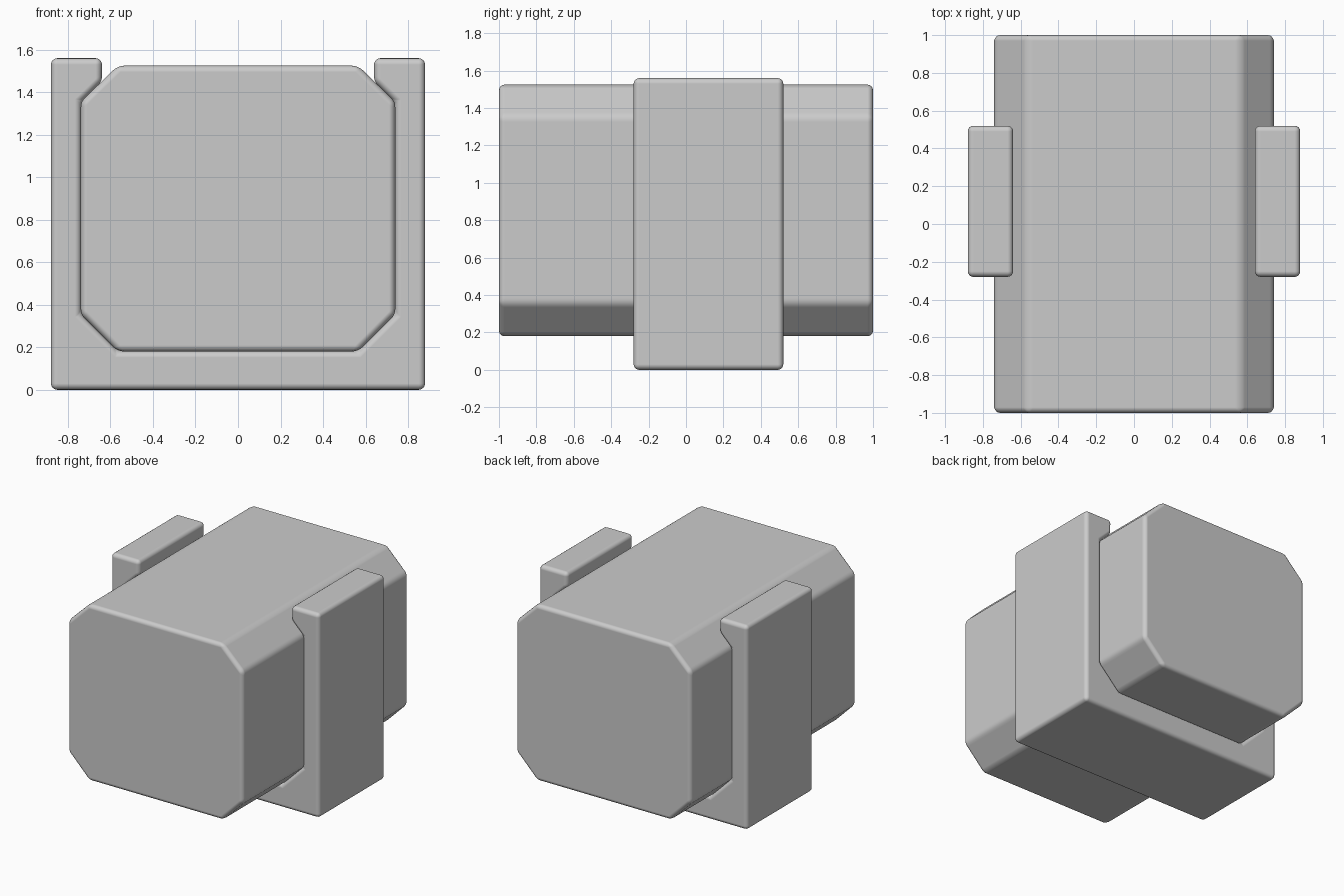
import bpy
import bmesh

cube = bpy.data.objects.get("Cube")
if cube:
    bpy.data.objects.remove(cube, do_unlink=True)

grey = bpy.data.materials.new("plain_grey")
grey.use_nodes = True
colour = (0.6, 0.6, 0.6, 1)
grey.diffuse_color = colour
grey.node_tree.nodes["Principled BSDF"].inputs["Base Color"].default_value = colour


def extrude_profile(name, profile, y_front, y_back, bevel):
    """Extrude an x-z profile along y and round its edges."""
    bm = bmesh.new()
    face = bm.faces.new([bm.verts.new((x, y_front, z)) for x, z in profile])
    result = bmesh.ops.extrude_face_region(bm, geom=[face])
    moved = [v for v in result["geom"] if isinstance(v, bmesh.types.BMVert)]
    bmesh.ops.translate(bm, verts=moved, vec=(0, y_back - y_front, 0))
    bmesh.ops.recalc_face_normals(bm, faces=bm.faces[:])
    mesh = bpy.data.meshes.new(name)
    bm.to_mesh(mesh)
    bm.free()
    mesh.materials.append(grey)
    mesh.shade_smooth()
    obj = bpy.data.objects.new(name, mesh)
    bpy.context.collection.objects.link(obj)
    mod = obj.modifiers.new("rounded_edges", "BEVEL")
    mod.width = bevel
    mod.segments = 4
    mod.limit_method = "ANGLE"
    mod.harden_normals = True
    return obj


def mirrored(half):
    """Complete a right-hand half profile with its mirror image."""
    return half + [(-x, z) for x, z in reversed(half)]


# Chamfered block
block_half = [(0.565, 0.18), (0.74, 0.355), (0.74, 1.355), (0.565, 1.525)]
extrude_profile("block", mirrored(block_half), -1, 1, 0.03)

# Cradle that wraps under and around the block
cradle_half = [(0.88, 0), (0.88, 1.56), (0.64, 1.56), (0.64, 1.45),
               (0.738, 1.355), (0.738, 0.355), (0.565, 0.182)]
extrude_profile("cradle", mirrored(cradle_half), -0.28, 0.52, 0.03)
